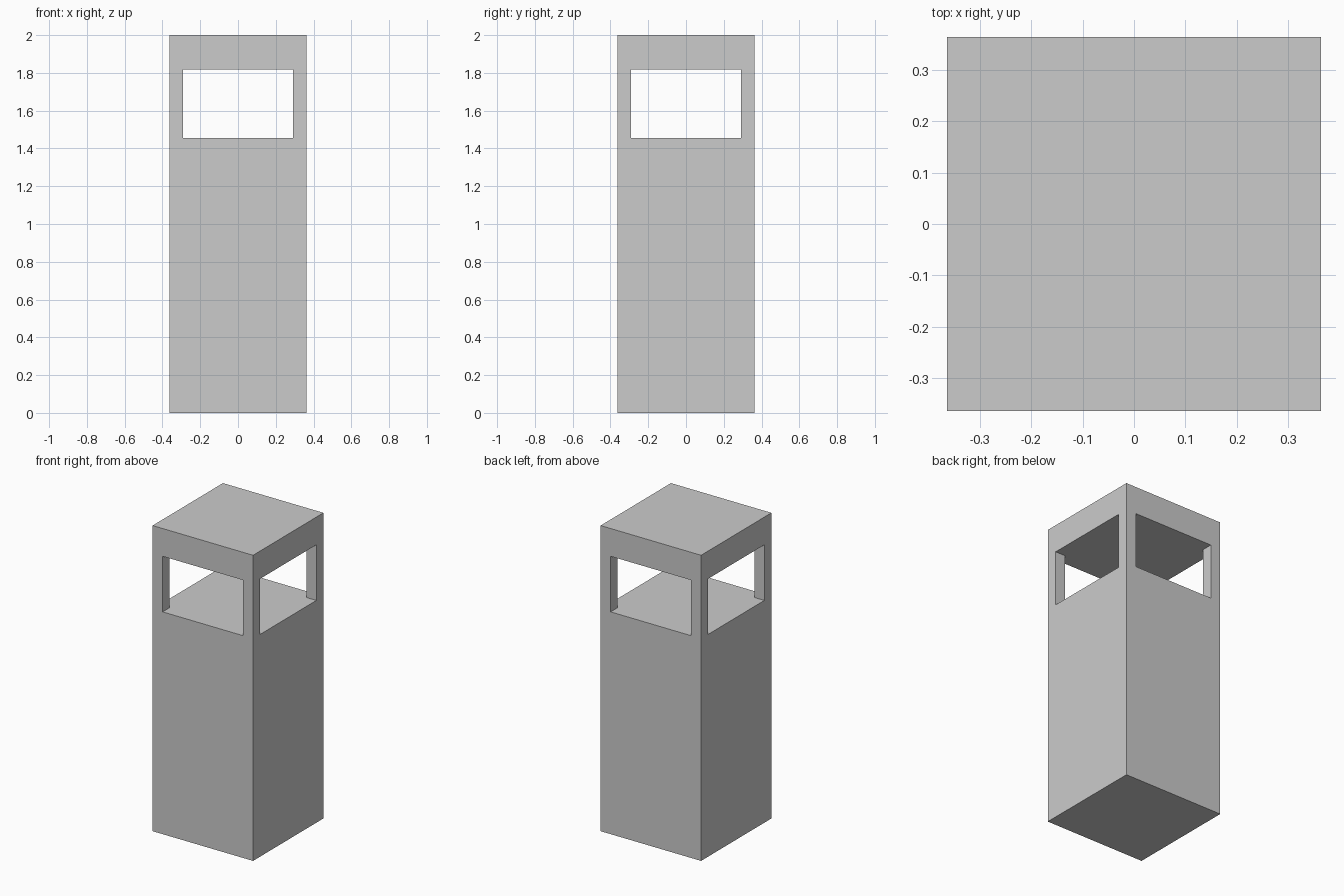
import bpy

if "Cube" in bpy.data.objects:
    bpy.data.objects.remove(bpy.data.objects["Cube"])

U = 2 / 11            # module: pillar is 4 x 4 x 11 modules
WIDTH, HEIGHT = 4 * U, 11 * U
OPENING = 3.2 * U
OPEN_LOW, OPEN_HIGH = 8 * U, 10 * U


def box(name, sx, sy, z0, z1):
    bpy.ops.mesh.primitive_cube_add(size=1, location=(0, 0, (z0 + z1) / 2))
    ob = bpy.context.object
    ob.name = name
    ob.scale = (sx, sy, z1 - z0)
    bpy.ops.object.transform_apply(location=True, scale=True)
    return ob


# Solid square pillar with base and cap in one block
pillar = box("square_pillar", WIDTH, WIDTH, 0, HEIGHT)

# Openings through both directions leave four square corner posts
for name, sx, sy in (("opening_front_back", OPENING, 1),
                     ("opening_left_right", 1, OPENING)):
    cutter = box(name, sx, sy, OPEN_LOW, OPEN_HIGH)
    cutter.hide_render = True
    mod = pillar.modifiers.new(name, 'BOOLEAN')
    mod.operation = 'DIFFERENCE'
    mod.solver = 'EXACT'
    mod.object = cutter
    bpy.context.view_layer.objects.active = pillar
    bpy.ops.object.modifier_apply(modifier=mod.name)
    bpy.data.objects.remove(cutter)
